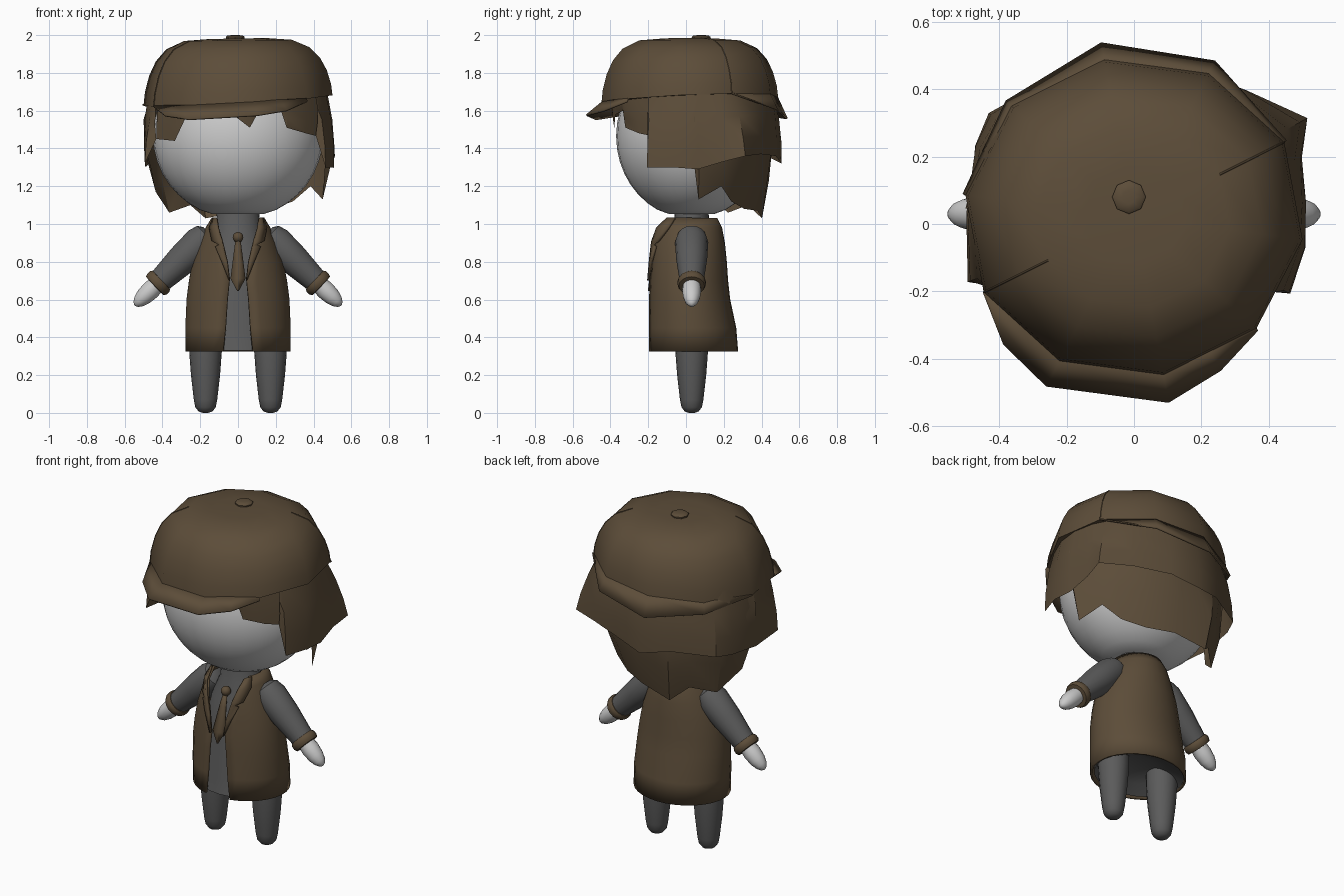
import bpy, bmesh
from math import sin, cos, asin, radians, pi, sqrt
from mathutils import Vector

if "Cube" in bpy.data.objects:
    bpy.data.objects.remove(bpy.data.objects["Cube"])


def material(name, color):
    m = bpy.data.materials.new(name)
    m.use_nodes = True
    m.diffuse_color = (*color, 1)
    m.node_tree.nodes["Principled BSDF"].inputs["Base Color"].default_value = (*color, 1)
    return m


BROWN = material("brown cloth", (0.108, 0.074, 0.041))
DARK = material("dark grey cloth", (0.105, 0.105, 0.105))
PALE = material("pale grey skin", (0.6, 0.6, 0.6))


def finish(ob, mat, angle=40, thick=0):
    ob.data.materials.append(mat)
    bpy.ops.object.select_all(action="DESELECT")
    ob.select_set(True)
    bpy.context.view_layer.objects.active = ob
    bpy.ops.object.shade_smooth_by_angle(angle=radians(angle))
    if thick:
        mod = ob.modifiers.new("thickness", "SOLIDIFY")
        mod.thickness = thick
        mod.offset = 0
    return ob


def loft(name, rings, mat, closed=True, angle=40, thick=0):
    """Skin a list of equally long point rows."""
    bm = bmesh.new()
    rows = [[bm.verts.new(p) for p in ring] for ring in rings]
    n = len(rows[0])
    for a, b in zip(rows, rows[1:]):
        for i in range(n if closed else n - 1):
            j = (i + 1) % n
            bm.faces.new((a[i], a[j], b[j], b[i]))
    if closed:
        bm.faces.new(rows[0])
        bm.faces.new(rows[-1])
    bmesh.ops.recalc_face_normals(bm, faces=bm.faces)
    mesh = bpy.data.meshes.new(name)
    bm.to_mesh(mesh)
    bm.free()
    ob = bpy.data.objects.new(name, mesh)
    bpy.context.collection.objects.link(ob)
    return finish(ob, mat, angle, thick)


def tube(name, start, direction, profile, mat, sides=16):
    """Revolve (distance, radius) pairs around an axis."""
    d = Vector(direction).normalized()
    u = Vector((0, 1, 0)).cross(d).normalized()
    v = d.cross(u)
    turns = [2 * pi * i / sides for i in range(sides)]
    rings = [[Vector(start) + d * t + (u * cos(a) + v * sin(a)) * r for a in turns]
             for t, r in profile]
    return loft(name, rings, mat)


def ellipse(z, rx, ry, cy, n=24):
    return [(rx * cos(2 * pi * i / n), cy + ry * sin(2 * pi * i / n), z) for i in range(n)]


# Head with a flattened chin
bpy.ops.mesh.primitive_uv_sphere_add(segments=32, ring_count=20, radius=1, location=(0, 0.03, 1.465))
head = bpy.context.object
head.name = "head"
for v in head.data.vertices:
    v.co.z = max(v.co.z, -0.94)
head.scale = (0.45, 0.40, 0.437)
finish(head, PALE, 60)

# Torso and neck, slightly hollow underneath
loft("torso", [ellipse(z, rx, ry, cy) for z, rx, ry, cy in [
    (0.4, 0.1, 0.08, 0.04), (0.37, 0.18, 0.15, 0.04), (0.33, 0.262, 0.22, 0.042),
    (0.42, 0.25, 0.2, 0.037), (0.65, 0.21, 0.175, 0.033), (0.85, 0.17, 0.14, 0.03),
    (0.97, 0.12, 0.1, 0.03), (1.09, 0.11, 0.085, 0.03)]], DARK)

# Coat rows: height, half width, front y, back y, half gap
COAT = [(0.325, 0.272, -0.2, 0.27, 0.078), (0.45, 0.274, -0.197, 0.26, 0.065),
        (0.6, 0.268, -0.194, 0.228, 0.055), (0.7, 0.255, -0.19, 0.217, 0.045),
        (0.8, 0.235, -0.184, 0.21, 0.062), (0.9, 0.2, -0.178, 0.2, 0.085),
        (0.98, 0.165, -0.165, 0.185, 0.11), (1.03, 0.135, -0.13, 0.16, 0.115)]


def coat_ring(z, rx, front, back, gap, n=28):
    cy, ry, a0 = (front + back) / 2, (back - front) / 2, asin(gap / rx)
    angles = [a0 + (2 * pi - 2 * a0) * i / n for i in range(n + 1)]
    return [(rx * sin(a), cy - ry * cos(a), z) for a in angles]


def coat_front(x, z):
    """Y of the coat's front surface."""
    for a, b in zip(COAT, COAT[1:]):
        if a[0] <= z <= b[0]:
            t = (z - a[0]) / (b[0] - a[0])
            rx, f, k = [a[i] + (b[i] - a[i]) * t for i in (1, 2, 3)]
            return (f + k) / 2 - (k - f) / 2 * sqrt(max(0, 1 - (x / rx) ** 2))


loft("coat", [coat_ring(*row) for row in COAT], BROWN, closed=False, thick=0.012)

# Lapels, sleeves, cuffs, hands and legs, mirrored
LAPEL = [(0.7, 0.043, 0.046), (0.8, 0.055, 0.085), (0.88, 0.075, 0.118),
         (0.89, 0.078, 0.1), (0.91, 0.083, 0.135), (0.98, 0.105, 0.15), (1.03, 0.112, 0.13)]
for s, side in ((1, "left"), (-1, "right")):
    loft(side + "_lapel", [[(s * x, coat_front(x, z) - 0.012 - 0.12 * max(0, z - 0.85), z)
                            for x in (a, (a + b) / 2, b)] for z, a, b in LAPEL],
         BROWN, closed=False, thick=0.014)
    arm = (s * 0.72, 0, -0.69)
    tube(side + "_sleeve", (s * 0.15, 0.03, 0.95), arm,
         [(0, 0.045), (0.02, 0.075), (0.07, 0.088), (0.2, 0.082), (0.38, 0.062)], DARK)
    tube(side + "_cuff", (s * 0.405, 0.03, 0.705), arm,
         [(0, 0.05), (0.002, 0.068), (0.014, 0.075), (0.034, 0.075), (0.048, 0.068), (0.05, 0.045)], BROWN)
    tube(side + "_hand", (s * 0.42, 0.03, 0.69), arm,
         [(0, 0.045), (0.06, 0.05), (0.11, 0.045), (0.145, 0.034), (0.168, 0.018), (0.175, 0.004)], PALE)
    tube(side + "_leg", (s * 0.172, 0.03, 0), (0, 0, 1),
         [(0, 0.015), (0.008, 0.037), (0.03, 0.054), (0.07, 0.062), (0.2, 0.077), (0.32, 0.086), (0.43, 0.087)], DARK)

# Tie
loft("tie", [[(-w, y, z), (0, y - 0.008, z), (w, y, z)] for z, w, y in
             [(0.92, 0.01, -0.115), (0.85, 0.02, -0.14), (0.71, 0.038, -0.18), (0.645, 0.002, -0.188)]],
     BROWN, closed=False, thick=0.012)
bpy.ops.mesh.primitive_uv_sphere_add(segments=12, ring_count=8, radius=0.028, location=(0, -0.115, 0.93))
bpy.context.object.name = "tie_knot"
finish(bpy.context.object, BROWN)


# Hair layers: columns fall from under the cap to a jagged hem
def hair_layer(name, hem, top_radius, bulge):
    rows = []
    for t in (0, 0.35, 0.7, 1):
        row = []
        for a, z, r in hem:
            rad = top_radius + (r - top_radius) * t + bulge * sin(pi * t)
            row.append((rad * sin(radians(a)), 0.03 - 0.92 * rad * cos(radians(a)), 1.69 + (z - 1.69) * t))
        rows.append(row)
    loft(name, rows, BROWN, closed=False, angle=30)


hair_layer("fringe", [(-64, 1.45, 0.48), (-46, 1.44, 0.465), (-37, 1.57, 0.455), (-2, 1.57, 0.45),
                      (8, 1.51, 0.45), (13, 1.58, 0.45), (30, 1.6, 0.455), (34, 1.51, 0.46),
                      (50, 1.48, 0.47), (66, 1.46, 0.48)], 0.465, 0.005)
hair_layer("side_hair", [(59, 1.47, 0.48), (61, 1.3, 0.53), (78, 1.3, 0.52), (94, 1.29, 0.51),
                         (110, 1.33, 0.53), (121, 1.36, 0.6), (140, 1.37, 0.52), (165, 1.36, 0.5),
                         (185, 1.32, 0.52), (205, 1.35, 0.5), (233, 1.33, 0.54), (245, 1.32, 0.52),
                         (270, 1.3, 0.49), (294, 1.32, 0.54), (298, 1.45, 0.49)], 0.475, 0.015)
hair_layer("nape_hair", [(92, 1.3, 0.46), (95, 1.13, 0.45), (114, 1.2, 0.42), (128, 1.12, 0.37),
                         (150, 1.08, 0.35), (176, 1.07, 0.38), (203, 1.03, 0.44), (218, 1.1, 0.41),
                         (240, 1.06, 0.42), (262, 1.17, 0.44), (268, 1.3, 0.46)], 0.46, 0.045)


# Cap crown, a tilted ten-sided dome
def crown(k, s, z):
    a = radians(-80 + 36 * k)
    lean = s * max(0, (1.98 - z) / 0.33) * (0.03 * cos(a) + 0.02 * sin(a))
    return (0.505 * s * cos(a), 0.02 + 0.475 * s * sin(a), z + lean + 0.012 * s * (1 - s) * cos(a))


DOME = [(1.0, 1.655), (0.985, 1.72), (0.94, 1.8), (0.87, 1.87), (0.76, 1.93), (0.57, 1.972), (0.3, 1.982)]
loft("cap_crown", [[crown(k, s, z) for k in range(10)] for s, z in DOME], BROWN, angle=40)

# Front and back brims: rim corner, reach, drop
BRIMS = {"cap_front_brim": [(8, 1.0, 0.0), (8.5, 1.1, 0.04), (9, 1.17, 0.06), (10, 1.17, 0.06),
                            (10.5, 1.08, 0.05), (11, 1.01, 0.015)],
         "cap_back_brim": [(3, 1.01, 0), (4, 1.08, 0.09), (5, 1.1, 0.12), (6, 1.04, 0.06), (7, 1.01, 0)]}
for name, edge in BRIMS.items():
    inner = [crown(k, 0.985 if k == int(k) else 0.94, 1.66) for k, s, drop in edge]
    outer = [crown(k, s, 1.655 - drop) for k, s, drop in edge]
    loft(name, [inner, outer], BROWN, closed=False, thick=0.01)

# Cap seams
for k in (3, 8):
    curve = bpy.data.curves.new("cap_seam", "CURVE")
    curve.dimensions = "3D"
    curve.bevel_depth = 0.003
    curve.bevel_resolution = 1
    line = curve.splines.new("POLY")
    points = [crown(k, s, z) for s, z in DOME[:-1]]
    line.points.add(len(points) - 1)
    for p, co in zip(line.points, points):
        p.co = (*co, 1)
    seam = bpy.data.objects.new("cap_seam", curve)
    seam.data.materials.append(BROWN)
    bpy.context.collection.objects.link(seam)

# Cap button
tube("cap_button", (-0.015, 0.08, 1.975), (0, 0, 1),
     [(0, 0.048), (0.015, 0.05), (0.022, 0.042), (0.025, 0.02)], BROWN, sides=8)
